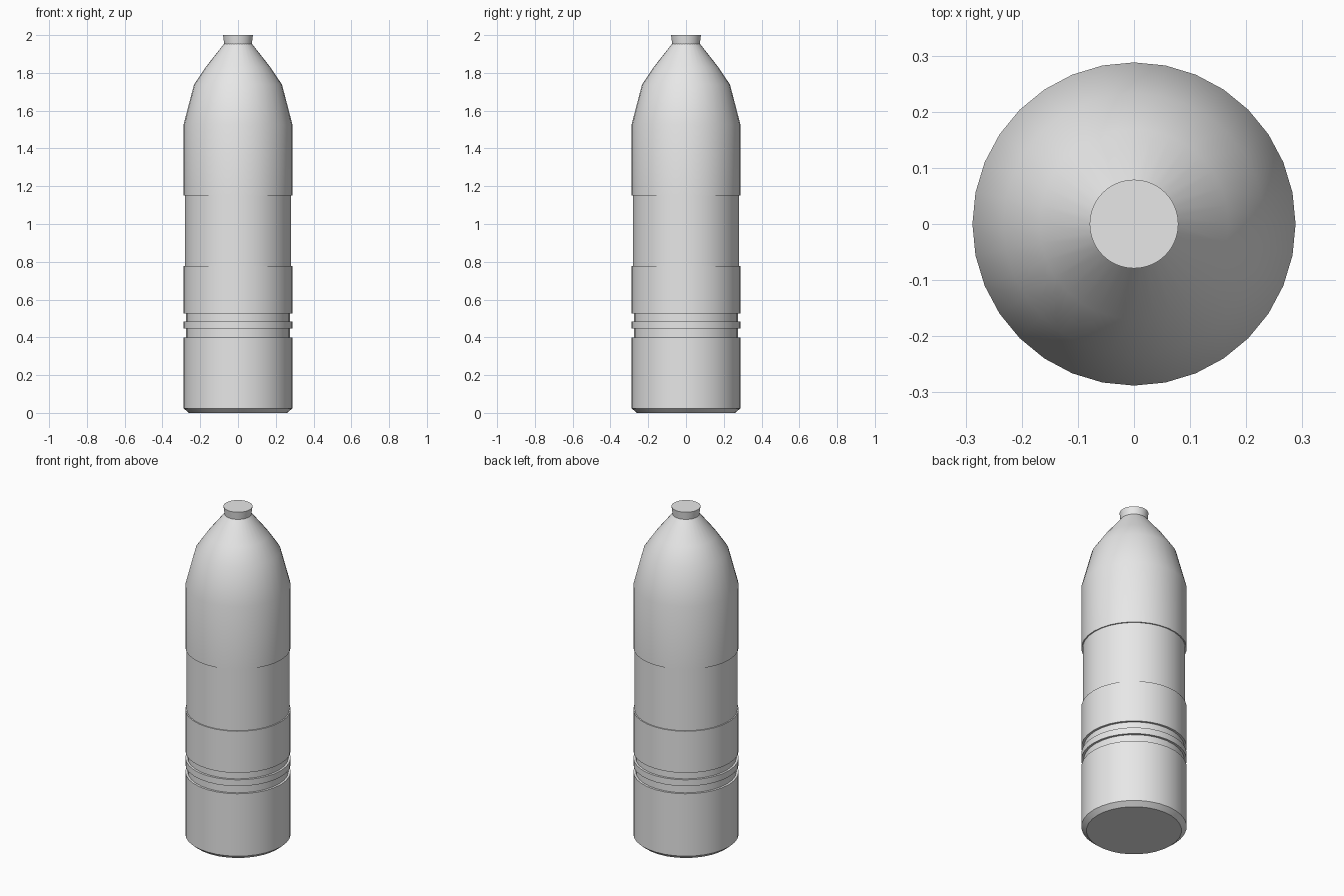
import bpy
import math

cube = bpy.data.objects.get("Cube")
if cube:
    bpy.data.objects.remove(cube, do_unlink=True)

grey = bpy.data.materials.new("plain grey")
grey.use_nodes = True
COLOUR = (0.8, 0.8, 0.8, 1)
grey.diffuse_color = COLOUR
grey.node_tree.nodes["Principled BSDF"].inputs["Base Color"].default_value = COLOUR


def lathe(name, profile, sides):
    """Revolve (radius, height) points around z and close both ends."""
    verts = [(r * math.cos(2 * math.pi * i / sides), r * math.sin(2 * math.pi * i / sides), z)
             for r, z in profile for i in range(sides)]
    faces = [(k * sides + i, k * sides + (i + 1) % sides,
              (k + 1) * sides + (i + 1) % sides, (k + 1) * sides + i)
             for k in range(len(profile) - 1) for i in range(sides)]
    faces.append(tuple(reversed(range(sides))))
    faces.append(tuple(range((len(profile) - 1) * sides, len(profile) * sides)))
    mesh = bpy.data.meshes.new(name)
    mesh.from_pydata(verts, [], faces)
    mesh.materials.append(grey)
    obj = bpy.data.objects.new(name, mesh)
    bpy.context.collection.objects.link(obj)
    bpy.ops.object.select_all(action="DESELECT")
    obj.select_set(True)
    bpy.context.view_layer.objects.active = obj
    bpy.ops.object.shade_smooth_by_angle(angle=math.radians(30))
    return obj


FULL, WAIST, GROOVE = 0.288, 0.281, 0.275

# Body: chamfered base, grooved band, recessed waist, tapering nose
lathe("shell_body", [
    (0.26, 0), (FULL, 0.024), (FULL, 0.4),
    (GROOVE, 0.4), (GROOVE, 0.446), (FULL, 0.446), (FULL, 0.484),
    (GROOVE, 0.484), (GROOVE, 0.526), (FULL, 0.526), (FULL, 0.777),
    (WAIST, 0.777), (WAIST, 1.15), (FULL, 1.15), (FULL, 1.527),
    (0.233, 1.738), (0.169, 1.833), (0.073, 1.955),
], 32)

# Slightly flared plug at the tip
lathe("nose_plug", [(0.073, 1.95), (0.079, 2.0)], 64)
